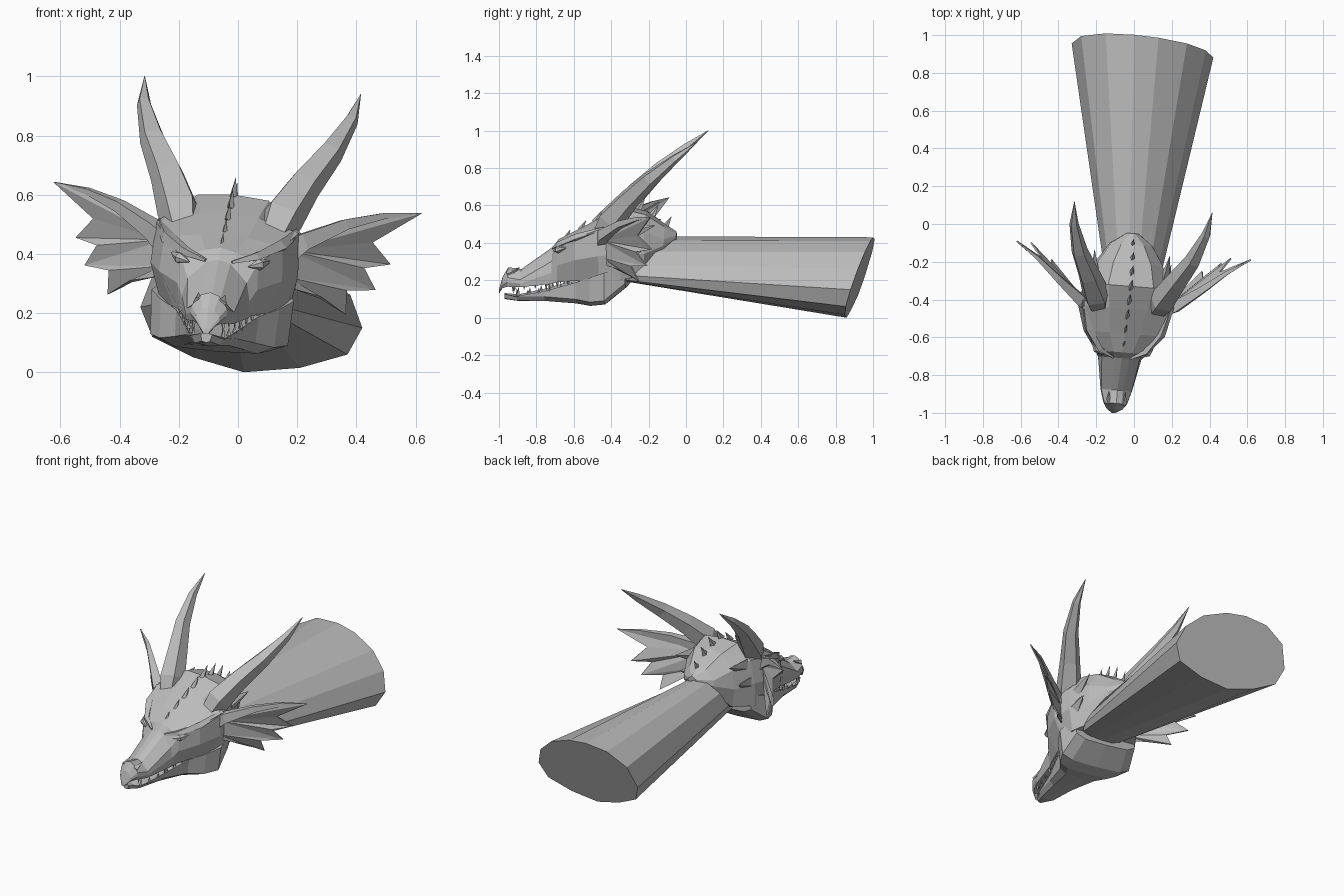
import bpy, bmesh, math
from mathutils import Vector

if "Cube" in bpy.data.objects:
    bpy.data.objects.remove(bpy.data.objects["Cube"])

grey = bpy.data.materials.new("stone grey")
grey.use_nodes = True
grey.diffuse_color = (0.5, 0.5, 0.5, 1)
grey.node_tree.nodes["Principled BSDF"].inputs["Base Color"].default_value = grey.diffuse_color


def pose(point):
    """Turn and tilt the symmetric head slightly on the neck."""
    x, y, z = point
    return Vector((x - 0.04 + 0.08 * y + 0.085 * z, y - 0.08 * x, z - 0.085 * x))


def build(name, points, faces, posed=True):
    """Flat-shaded mesh object with outward normals."""
    bm = bmesh.new()
    verts = [bm.verts.new(pose(p) if posed else Vector(p)) for p in points]
    for face in faces:
        bm.faces.new([verts[i] for i in face])
    bmesh.ops.recalc_face_normals(bm, faces=bm.faces)
    mesh = bpy.data.meshes.new(name)
    bm.to_mesh(mesh)
    bm.free()
    mesh.materials.append(grey)
    obj = bpy.data.objects.new(name, mesh)
    bpy.context.collection.objects.link(obj)
    return obj


def loft(name, rings, posed=True):
    """Skin a list of equal-length rings and close both ends."""
    count = len(rings[0])
    points = [p for ring in rings for p in ring]
    faces = [list(range(count)), [len(points) - count + i for i in range(count)]]
    for r in range(len(rings) - 1):
        for i in range(count):
            j = (i + 1) % count
            a, b = r * count, (r + 1) * count
            faces.append((a + i, a + j, b + j, b + i))
    return build(name, points, faces, posed)


def mirrored_ring(y, half):
    """Complete a half section given in hundredths, from top centre to bottom centre."""
    other = [(-x, z) for x, z in reversed(half[1:-1])]
    return [(x / 100, y / 100, z / 100) for x, z in half + other]


def skull_ring(y, top, bridge, brow, brow_z, lip, lip_z):
    cheek = max(brow, lip) * 1.04
    return mirrored_ring(y, [(0, top), (bridge, top - 1), (brow, brow_z),
                             (cheek, (brow_z + lip_z) / 2), (lip, lip_z), (0, lip_z)])


def jaw_ring(y, lip, lip_z, keel):
    return mirrored_ring(y, [(0, lip_z - 2), (lip, lip_z), (lip * 0.97, keel + 3),
                             (lip * 0.7, keel + 0.5), (0, keel)])


def tube(name, path, radii, sides=5, flat=1.0):
    """Tapered faceted tube along a path."""
    path = [Vector(p) for p in path]
    rings = []
    for k, centre in enumerate(path):
        along = path[min(k + 1, len(path) - 1)] - path[max(k - 1, 0)]
        across = along.cross(Vector((0.3, 1, -0.6))).normalized()
        upright = across.cross(along).normalized()
        ring = []
        for i in range(sides):
            t = math.tau * i / sides
            ring.append(centre + (across * math.cos(t) * flat + upright * math.sin(t)) * radii[k])
        rings.append(ring)
    return loft(name, rings)


def spike(name, base, tip, radius, flat=1.0):
    return tube(name, [base, tip], [radius, 0.001], 4, flat)


# Neck: an oval trunk with a slanted end
oval = [(2, 0), (21, 1.5), (37, 6), (42, 15), (38, 26), (28, 35), (13, 41),
        (0, 43), (-15, 42), (-28, 35), (-33, 22), (-29, 12), (-15, 5)]
oval = [(x / 100, z / 100) for x, z in oval]
far_end = [(x, 0.86 - 0.07 * x + 0.33 * z, z) for x, z in oval]
near_end = [(x * 0.39 - 0.025, -0.33 + 0.3 * z, 0.195 + 1.3 * z * z) for x, z in oval]
loft("neck", [near_end, far_end], posed=False)

# Skull and upper snout: y, top, bridge, brow x and z, lip x and z
skull = [
    (-100, 15, 1, 1, 14, 1, 13),
    (-98, 22, 2, 4, 19, 3, 16),
    (-95, 27, 3, 6, 22, 5, 17),
    (-88, 26, 3, 8, 21, 8, 17),
    (-71, 38, 4, 10, 31, 11, 19),
    (-68, 42, 5, 13, 38, 12, 20),
    (-58, 47, 8, 20, 44, 15, 21),
    (-45, 54, 10, 24, 49, 20, 21),
    (-33, 60, 12, 21, 50, 22, 22),
    (-21, 57, 10, 17, 47, 15, 24),
    (-11, 50, 6, 11, 43, 7, 36),
    (-5, 46, 1, 3, 44, 2, 42),
]
loft("skull", [skull_ring(*row) for row in skull])

# Lower jaw: y, lip x and z, keel height
jaw = [(-97, 2, 13, 10), (-90, 6, 12, 9), (-75, 9, 15, 9), (-58, 14, 20, 8),
       (-50, 20, 23, 7), (-42, 24, 26, 8), (-31, 21, 29, 17)]
loft("lower_jaw", [jaw_ring(*row) for row in jaw])

# Spikes along the middle of the skull, seated on its top line
tops = [(row[0] / 100, row[1] / 100) for row in skull]
for n in range(8):
    y = -0.64 + 0.076 * n
    for (y0, z0), (y1, z1) in zip(tops, tops[1:]):
        if y0 <= y < y1:
            z = z0 + (z1 - z0) * (y - y0) / (y1 - y0)
    height = 0.03 + 0.03 * math.sin(math.pi * n / 8)
    spike(f"crest_spike_{n}", (0, y, z - 0.01), (0, y + height * 0.7, z + height),
          height * 0.4, 0.6)

# Ear outline from the top edge to the tip, then lobes and notches down to the cheek
ear = [(25, -42, 46), (38, -32, 53), (50, -22, 57), (62, -14, 59), (47, -22, 48), (53, -14, 41),
       (45, -23, 39), (49, -17, 32), (40, -26, 31), (40, -22, 23), (32, -33, 28), (24, -40, 30)]
ear = [(x / 100, y / 100, z / 100) for x, y, z in ear]

for side, s in (("left", 1), ("right", -1)):
    def flip(x, y, z):
        return (s * x, y, z)

    # Swept horn, sunk into the brow
    tube(side + "_horn",
         [flip(0.14, -0.46, 0.42), flip(0.175, -0.39, 0.54), flip(0.23, -0.29, 0.65),
          flip(0.3, -0.17, 0.765), flip(0.35, -0.03, 0.88), flip(0.365, 0.09, 0.97)],
         [0.05, 0.075, 0.06, 0.045, 0.025, 0.001])

    # Pleated ear on two roots, with a thicker leading edge
    roots = [flip(0.21, -0.43, 0.43), flip(0.21, -0.43, 0.34)]
    edge = [flip(*p) for p in ear]
    split = 7
    panels = [(0, i + 2, i + 3) for i in range(split)] + [(0, split + 2, 1)]
    panels += [(1, i + 2, i + 3) for i in range(split, len(ear) - 1)]
    fan = build(side + "_ear", roots + edge, panels)
    thick = fan.modifiers.new("thickness", "SOLIDIFY")
    thick.thickness = 0.008
    thick.offset = 0
    tube(side + "_ear_spar", [roots[0]] + edge[:4], [0.05, 0.04, 0.025, 0.014, 0.001], 4)

    # Eye, brow ridge and nostril
    tube(side + "_eye", [flip(0.1, -0.7, 0.365), flip(0.135, -0.675, 0.375), flip(0.17, -0.62, 0.39)],
         [0.002, 0.02, 0.002], 6)
    tube(side + "_brow", [flip(0.045, -0.71, 0.375), flip(0.12, -0.67, 0.4),
                          flip(0.19, -0.57, 0.44), flip(0.23, -0.42, 0.49)],
         [0.006, 0.018, 0.025, 0.015], 4)
    spike(side + "_nostril", flip(0.04, -0.95, 0.235), flip(0.045, -0.89, 0.265), 0.018)

    # Backward spikes around the temple and cheek
    spike(side + "_temple_spike", flip(0.18, -0.3, 0.47), flip(0.2, -0.15, 0.51), 0.05, 0.6)
    spike(side + "_cheek_spike", flip(0.19, -0.33, 0.36), flip(0.22, -0.2, 0.39), 0.06, 0.6)

    # Teeth along both lips
    for n in range(7):
        t = n / 6
        y, x = -0.92 + 0.36 * t, 0.05 + 0.085 * t
        size = 0.028 if n % 3 else 0.045
        upper, lower = 0.18 + 0.03 * t, 0.115 + 0.07 * t
        spike(f"{side}_upper_tooth_{n}", flip(x, y, upper), flip(x, y, upper - size), 0.009)
        spike(f"{side}_lower_tooth_{n}", flip(x, y + 0.02, lower), flip(x, y + 0.02, lower + size), 0.009)
